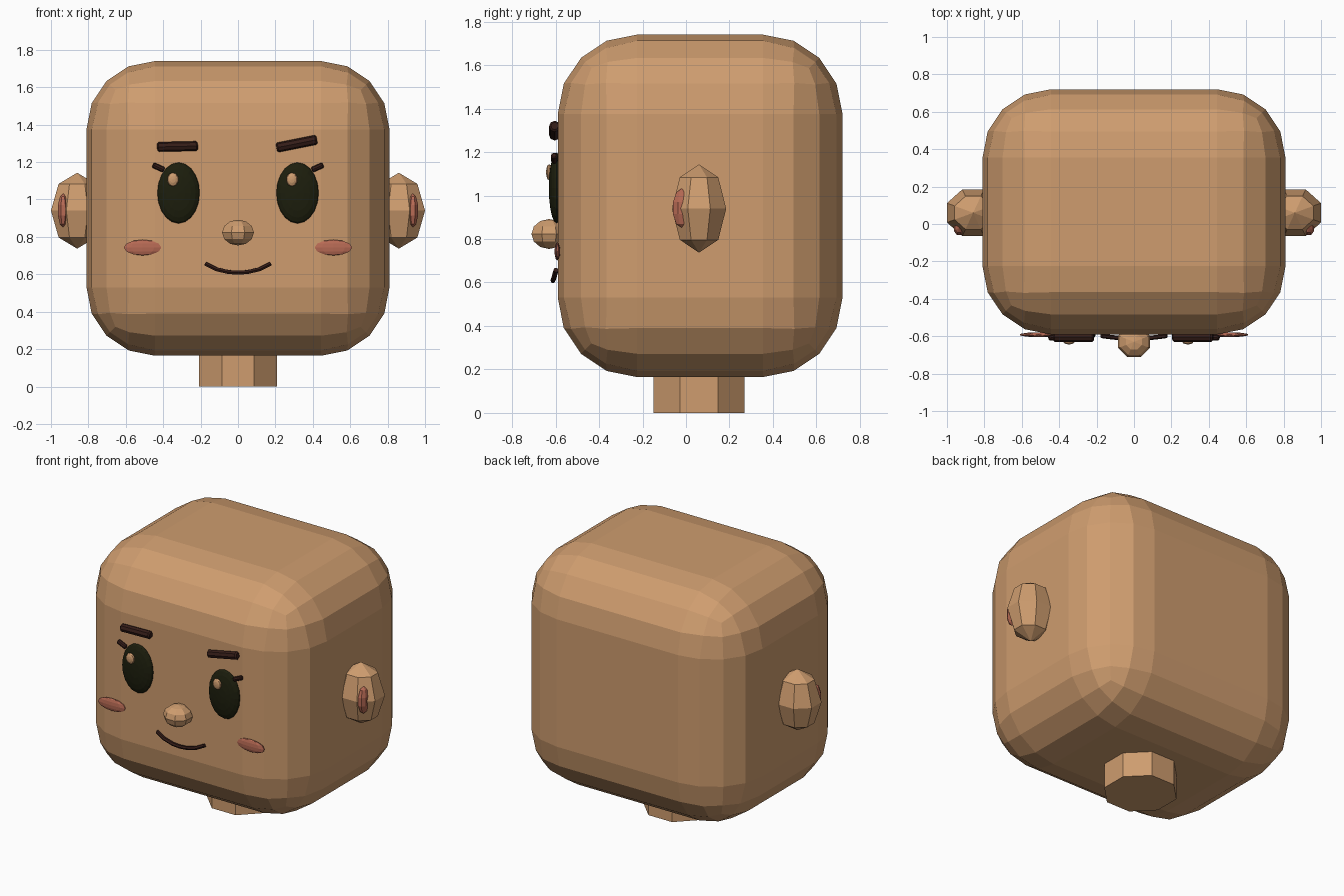
import bpy, bmesh, math
from mathutils import Matrix, Vector

if "Cube" in bpy.data.objects:
    bpy.data.objects.remove(bpy.data.objects["Cube"])


def mat(name, rgb):
    m = bpy.data.materials.new(name)
    m.diffuse_color = (*rgb, 1)
    m.use_nodes = True
    m.node_tree.nodes["Principled BSDF"].inputs["Base Color"].default_value = m.diffuse_color
    return m


SKIN = mat("skin", (0.62, 0.335, 0.158))
BLACK = mat("eye_black", (0.012, 0.013, 0.004))
BROWN = mat("dark_brown", (0.035, 0.012, 0.009))
PINK = mat("blush_pink", (0.48, 0.145, 0.09))


def finish(name, bm, material):
    me = bpy.data.meshes.new(name)
    bm.to_mesh(me)
    bm.free()
    me.materials.append(material)
    ob = bpy.data.objects.new(name, me)
    bpy.context.collection.objects.link(ob)
    return ob


def ellipsoid(name, loc, radii, material, segs=8, rings=4, turn=0.0, face_front=False):
    """Flat-faced sphere; radii are half extents along x, y, z."""
    bm = bmesh.new()
    bmesh.ops.create_uvsphere(bm, u_segments=segs, v_segments=rings, radius=1)
    rot = Matrix.Rotation(turn, 4, 'Z')
    if face_front:
        rot = Matrix.Rotation(math.pi / 2, 4, 'X') @ rot
    bmesh.ops.transform(bm, matrix=rot, verts=bm.verts)
    # stretch so the extents are exact whatever the turn
    for i in range(3):
        m = max(abs(v.co[i]) for v in bm.verts)
        for v in bm.verts:
            v.co[i] *= radii[i] / m
    bmesh.ops.translate(bm, vec=loc, verts=bm.verts)
    return finish(name, bm, material)


def bar(name, a, b, radius, material, bevel=0.008):
    """Octagonal rod from a to b with softened ends."""
    a, b = Vector(a), Vector(b)
    bm = bmesh.new()
    bmesh.ops.create_cone(bm, cap_ends=True, segments=8, radius1=radius,
                          radius2=radius, depth=(b - a).length)
    ends = [e for e in bm.edges if abs(e.verts[0].co.z - e.verts[1].co.z) < 1e-5]
    bmesh.ops.bevel(bm, geom=ends, offset=bevel, segments=1, affect='EDGES')
    rot = (b - a).to_track_quat('Z', 'Y').to_matrix().to_4x4()
    bmesh.ops.transform(bm, matrix=Matrix.Translation((a + b) / 2) @ rot, verts=bm.verts)
    return finish(name, bm, material)


EIGHTH = math.pi / 8

# head: box with a wide four-step rounding
bm = bmesh.new()
bmesh.ops.create_cube(bm, size=1)
bmesh.ops.scale(bm, vec=(1.62, 1.31, 1.575), verts=bm.verts)
bmesh.ops.translate(bm, vec=(0, 0.065, 0.9525), verts=bm.verts)
bmesh.ops.bevel(bm, geom=bm.edges[:], offset=0.365, segments=4, profile=0.5, affect='EDGES')
finish("head", bm, SKIN)

# neck
bm = bmesh.new()
bmesh.ops.create_cone(bm, cap_ends=True, segments=8, radius1=0.227, radius2=0.227, depth=0.3,
                      matrix=Matrix.Translation((0, 0.06, 0.15)) @ Matrix.Rotation(EIGHTH, 4, 'Z'))
finish("neck", bm, SKIN)

# nose
ellipsoid("nose", (0, -0.63, 0.823), (0.085, 0.081, 0.069), SKIN, 8, 6, EIGHTH)

# paired parts
for s, side in ((-1, "left"), (1, "right")):
    ellipsoid(side + "_ear", (s * 0.86, 0.06, 0.94), (0.14, 0.125, 0.203), SKIN, 8, 4, EIGHTH)
    ellipsoid(side + "_inner_ear", (s * 0.935, -0.02, 0.942), (0.028, 0.04, 0.09),
              PINK, 8, 5, EIGHTH)
    ellipsoid(side + "_eye", (s * 0.318, -0.595, 1.035), (0.113, 0.036, 0.163),
              BLACK, 20, 10, face_front=True)
    ellipsoid(side + "_eye_glint", (s * 0.318 - 0.03, -0.63, 1.107), (0.03, 0.014, 0.037),
              SKIN, 10, 6, face_front=True)
    ellipsoid(side + "_cheek", (s * 0.51, -0.592, 0.743), (0.1, 0.013, 0.042), PINK, 10, 6)
    bar(side + "_eyelash", (s * 0.395, -0.607, 1.158), (s * 0.455, -0.607, 1.185),
        0.015, BROWN, 0.005)

# eyebrows, the right one raised
bar("left_eyebrow", (-0.432, -0.604, 1.281), (-0.215, -0.604, 1.286), 0.026, BROWN)
bar("right_eyebrow", (0.206, -0.604, 1.277), (0.422, -0.604, 1.32), 0.026, BROWN)

# smile: thin tube along a bent path
half = [(0.175, -0.598, 0.657), (0.115, -0.606, 0.627), (0.05, -0.611, 0.612)]
path = [(-x, y, z) for x, y, z in half] + [(0, -0.612, 0.609)] + half[::-1]
cu = bpy.data.curves.new("mouth", 'CURVE')
cu.dimensions = '3D'
cu.bevel_depth = 0.012
cu.bevel_resolution = 1
cu.use_fill_caps = True
sp = cu.splines.new('POLY')
sp.points.add(len(path) - 1)
for p, co in zip(sp.points, path):
    p.co = (*co, 1)
sp.use_smooth = False
cu.materials.append(BROWN)
bpy.context.collection.objects.link(bpy.data.objects.new("mouth", cu))
